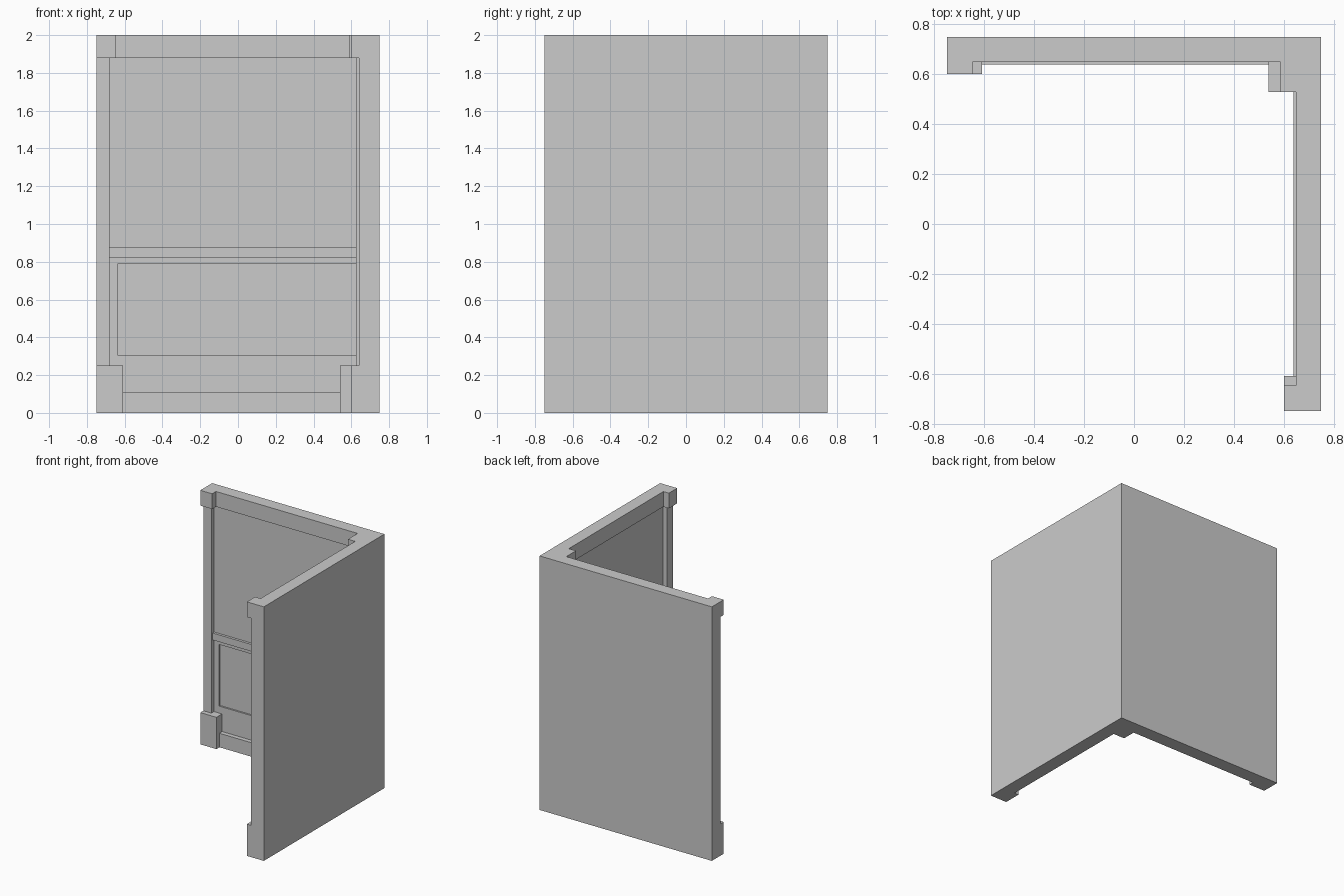
import bpy, bmesh

if "Cube" in bpy.data.objects:
    bpy.data.objects.remove(bpy.data.objects["Cube"])

H = 0.75  # half width of the corner, outer faces lie at +H


def prism(name, pts, z0, z1):
    """Extrude a plan outline from z0 to z1."""
    bm = bmesh.new()
    face = bm.faces.new([bm.verts.new((x, y, z0)) for x, y in pts])
    out = bmesh.ops.extrude_face_region(bm, geom=[face])
    verts = [v for v in out["geom"] if isinstance(v, bmesh.types.BMVert)]
    bmesh.ops.translate(bm, verts=verts, vec=(0, 0, z1 - z0))
    bmesh.ops.recalc_face_normals(bm, faces=bm.faces)
    mesh = bpy.data.meshes.new(name)
    bm.to_mesh(mesh)
    bm.free()
    obj = bpy.data.objects.new(name, mesh)
    bpy.context.collection.objects.link(obj)
    return obj


def corner_layer(name, z0, z1, face, end_face, end_w, cx, cy):
    """L-shaped wall layer with thickened free ends and a square inner corner post."""
    e = -H + end_w
    pts = [(-H, H), (-H, end_face), (e, end_face), (e, face),
           (cx, face), (cx, cy), (face, cy),
           (face, e), (end_face, e), (end_face, -H), (H, -H), (H, H)]
    prism(name, pts, z0, z1)


def strip(name, a, bx, by, depth, z0, z1, back=0.70):
    """Trim bar on the inside of both walls, mirrored across the diagonal."""
    prism("back_" + name, [(a, depth), (bx, depth), (bx, back), (a, back)], z0, z1)
    prism("side_" + name, [(depth, a), (depth, by), (back, by), (back, a)], z0, z1)


# wall layers: plinth, dado panel, upper wall, cornice
corner_layer("plinth_layer", 0.00, 0.25, 0.675, 0.602, 0.14, 0.54, 0.53)
corner_layer("dado_layer", 0.25, 0.85, 0.685, 0.64, 0.07, 0.625, 0.57)
corner_layer("upper_wall_layer", 0.85, 1.88, 0.675, 0.64, 0.07, 0.625, 0.57)
corner_layer("cornice_layer", 1.88, 2.00, 0.65, 0.602, 0.103, 0.587, 0.53)

# skirting board, dado frame and chair rail
strip("skirting", -0.61, 0.54, 0.53, 0.64, 0.0, 0.11)
strip("frame_bottom", -0.68, 0.625, 0.57, 0.672, 0.25, 0.305)
strip("frame_top", -0.68, 0.625, 0.57, 0.672, 0.79, 0.82)
strip("frame_stile", -0.68, -0.635, -0.635, 0.672, 0.305, 0.79)
strip("chair_rail", -0.68, 0.625, 0.57, 0.655, 0.82, 0.875)
